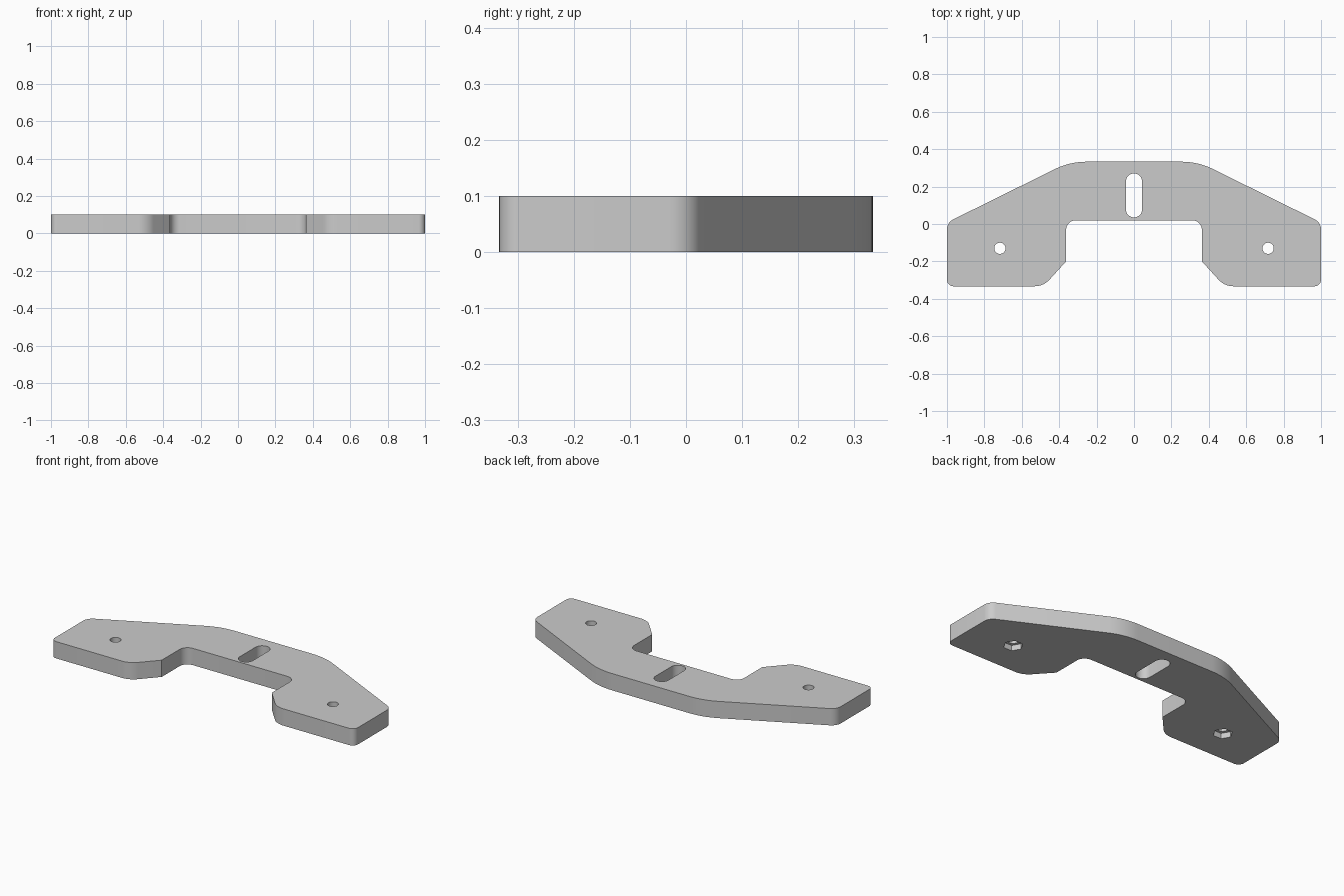
import bpy, bmesh, math
from mathutils import Vector

if "Cube" in bpy.data.objects:
    bpy.data.objects.remove(bpy.data.objects["Cube"], do_unlink=True)

THICK = 0.1


def rounded(corners):
    """Turn (x, y, radius) corners of an open path into fillet points."""
    out = []
    for i in range(1, len(corners) - 1):
        p, a, b = (Vector(corners[j][:2]) for j in (i, i - 1, i + 1))
        r = corners[i][2]
        if r == 0:
            out.append(p)
            continue
        u, v = (a - p).normalized(), (b - p).normalized()
        half = u.angle(v) / 2
        center = p + (u + v).normalized() * r / math.sin(half)
        start = p + u * r / math.tan(half) - center
        end = p + v * r / math.tan(half) - center
        sweep = start.angle_signed(end)
        steps = 10
        for k in range(steps + 1):
            # angle_signed counts clockwise, so rotate the other way
            t = -sweep * k / steps
            c, s = math.cos(t), math.sin(t)
            out.append(center + Vector((start.x * c - start.y * s,
                                        start.x * s + start.y * c)))
    return out


def prism(name, points, z0, z1):
    """Extrude a closed outline between two heights."""
    bm = bmesh.new()
    face = bm.faces.new([bm.verts.new((p[0], p[1], z0)) for p in points])
    ext = bmesh.ops.extrude_face_region(bm, geom=[face])
    top = [g for g in ext["geom"] if isinstance(g, bmesh.types.BMVert)]
    bmesh.ops.translate(bm, verts=top, vec=(0, 0, z1 - z0))
    bmesh.ops.recalc_face_normals(bm, faces=bm.faces)
    mesh = bpy.data.meshes.new(name)
    bm.to_mesh(mesh)
    bm.free()
    obj = bpy.data.objects.new(name, mesh)
    bpy.context.collection.objects.link(obj)
    return obj


def arc(cx, cy, r, start, end, n):
    return [(cx + r * math.cos(start + (end - start) * k / n),
             cy + r * math.sin(start + (end - start) * k / n))
            for k in range(n + 1)]


# Bracket plate: half outline, then mirrored across x
half = rounded([(0, 0.333, 0), (0.343, 0.333, 0.38), (1, 0.008, 0.06),
                (1, -0.333, 0.035), (0.484, -0.333, 0.11),
                (0.363, -0.2, 0), (0.363, 0.02, 0.052), (0, 0.02, 0)])
outline = half + [Vector((-p.x, p.y)) for p in reversed(half)]
plate = prism("bracket_plate", outline, 0, THICK)

# Cutters: centre slot, bolt holes and hexagonal nut pockets underneath
cutters = [prism("slot_cutter",
                 arc(0, 0.227, 0.043, 0, math.pi, 16)
                 + arc(0, 0.078, 0.043, math.pi, math.tau, 16),
                 -0.1, 0.2)]
for side in (-1, 1):
    x, y = side * 0.717, -0.13
    cutters.append(prism("bolt_hole_cutter",
                         arc(x, y, 0.03, 0, math.tau, 32)[:-1], -0.1, 0.2))
    cutters.append(prism("nut_pocket_cutter",
                         arc(x, y, 0.053, 0, math.tau, 6)[:-1], -0.1, 0.032))

bpy.ops.object.select_all(action="DESELECT")
plate.select_set(True)
bpy.context.view_layer.objects.active = plate
for cutter in cutters:
    cutter.hide_render = True
    mod = plate.modifiers.new("cut", "BOOLEAN")
    mod.operation = "DIFFERENCE"
    mod.solver = "EXACT"
    mod.object = cutter
    bpy.ops.object.modifier_apply(modifier=mod.name)
    bpy.data.objects.remove(cutter, do_unlink=True)

# Plain grey finish
grey = bpy.data.materials.new("light_grey")
grey.use_nodes = True
color = (0.6, 0.6, 0.6, 1)
grey.diffuse_color = color
grey.node_tree.nodes["Principled BSDF"].inputs["Base Color"].default_value = color
plate.data.materials.clear()
plate.data.materials.append(grey)

bpy.ops.object.shade_smooth_by_angle(angle=math.radians(30))
